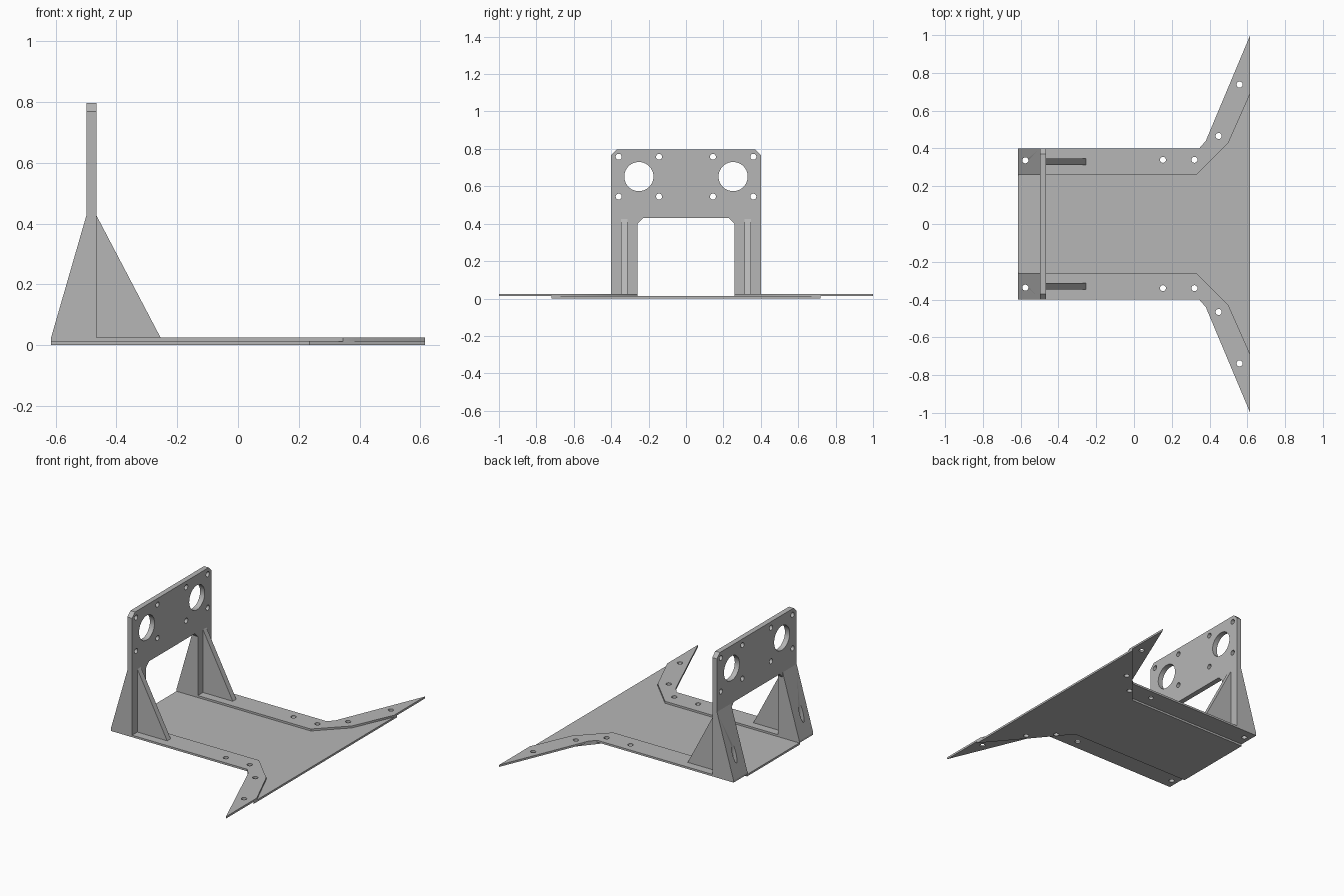
import bpy, bmesh
from mathutils import Vector, Matrix

cube = bpy.data.objects.get("Cube")
if cube:
    bpy.data.objects.remove(cube, do_unlink=True)

grey = bpy.data.materials.new("plain_grey")
grey.use_nodes = True
COLOUR = (0.47, 0.47, 0.47, 1)
grey.diffuse_color = COLOUR
grey.node_tree.nodes["Principled BSDF"].inputs["Base Color"].default_value = COLOUR


def link(name, bm):
    bmesh.ops.recalc_face_normals(bm, faces=bm.faces[:])
    mesh = bpy.data.meshes.new(name)
    bm.to_mesh(mesh)
    bm.free()
    mesh.materials.append(grey)
    obj = bpy.data.objects.new(name, mesh)
    bpy.context.collection.objects.link(obj)
    return obj


def extrude(name, points, place, depth):
    """Extrude a 2D outline; place maps each point to 3D."""
    bm = bmesh.new()
    face = bm.faces.new([bm.verts.new(place(*p)) for p in points])
    out = bmesh.ops.extrude_face_region(bm, geom=[face])
    verts = [g for g in out["geom"] if isinstance(g, bmesh.types.BMVert)]
    bmesh.ops.translate(bm, verts=verts, vec=Vector(depth))
    return link(name, bm)


def drill(obj, holes, axis):
    """Cut round holes, given as (centre, radius, length), along an axis."""
    bm = bmesh.new()
    turn = Vector((0, 0, 1)).rotation_difference(Vector(axis)).to_matrix().to_4x4()
    for centre, radius, length in holes:
        bmesh.ops.create_cone(bm, cap_ends=True, segments=40, radius1=radius, radius2=radius,
                              depth=length, matrix=Matrix.Translation(centre) @ turn)
    cutter = link("hole_cutter", bm)
    cutter.hide_render = True
    mod = obj.modifiers.new("holes", 'BOOLEAN')
    mod.operation, mod.solver, mod.object = 'DIFFERENCE', 'EXACT', cutter
    bpy.context.view_layer.objects.active = obj
    bpy.ops.object.modifier_apply(modifier=mod.name)
    bpy.data.objects.remove(cutter, do_unlink=True)


BACK, FRONT, INNER, OUTER = -0.615, 0.615, 0.26, 0.40
MID, TOP = 0.0125, 0.025
WALL_A, WALL_B, ARCH = -0.498, -0.465, 0.43
BOLT = 0.016
bolts = [(-0.575, 0.337), (0.153, 0.34), (0.32, 0.34), (0.448, 0.466), (0.559, 0.738)]


def bolt_holes(sides):
    return [((x, s * y, 0.2), BOLT, 0.6) for x, y in bolts for s in sides]


# Thin lower sheet that fans out towards one end
half = [(BACK, 0.265), (0.235, 0.265), (FRONT, 0.72)]
outline = half + [(x, -y) for x, y in reversed(half)]
sheet = extrude("base_sheet", outline, lambda x, y: (x, y, 0), (0, 0, MID))
drill(sheet, bolt_holes((1, -1)), (0, 0, 1))

# Side rails, rear wedges and front gussets, mirrored
rail_outline = [(BACK, INNER), (0.33, INNER), (0.50, 0.43), (FRONT, 0.69),
                (FRONT, 1.0), (0.38, 0.44), (0.345, OUTER), (BACK, OUTER)]
for side, s in (("left", 1), ("right", -1)):
    rail = extrude("rail_" + side, rail_outline,
                   lambda x, y: (x, s * y, MID), (0, 0, TOP - MID))
    drill(rail, bolt_holes((s,)), (0, 0, 1))
    wedge = extrude("rear_wedge_" + side, [(BACK, TOP), (WALL_A, TOP), (WALL_A, ARCH)],
                    lambda x, z: (x, s * INNER, z), (0, s * (OUTER - INNER), 0))
    drill(wedge, bolt_holes((s,)), (0, 0, 1))
    extrude("front_gusset_" + side, [(WALL_B, TOP), (-0.255, TOP), (WALL_B, 0.425)],
            lambda x, z: (x, s * 0.312, z), (0, s * 0.035, 0))

# Upright mounting plate: an arch with clipped corners
arch_half = [(INNER, TOP), (OUTER, TOP), (OUTER, 0.768), (0.37, 0.797)]
inner_half = [(-0.23, ARCH), (-INNER, 0.40)]
arch = (arch_half + [(-y, z) for y, z in reversed(arch_half)]
        + inner_half[::-1] + [(-y, z) for y, z in inner_half])
wall = extrude("mounting_plate", arch, lambda y, z: (WALL_A, y, z), (WALL_B - WALL_A, 0, 0))
plate_holes = []
for s in (1, -1):
    plate_holes.append(((WALL_A, s * 0.252, 0.652), 0.078, 0.2))
    plate_holes += [((WALL_A, s * y, z), BOLT, 0.2) for y in (0.36, 0.144) for z in (0.545, 0.758)]
drill(wall, plate_holes, (1, 0, 0))

# Smooth the hole walls, keep edges sharp
for obj in bpy.context.collection.objects:
    obj.select_set(obj.type == 'MESH')
bpy.context.view_layer.objects.active = wall
bpy.ops.object.shade_smooth_by_angle()
